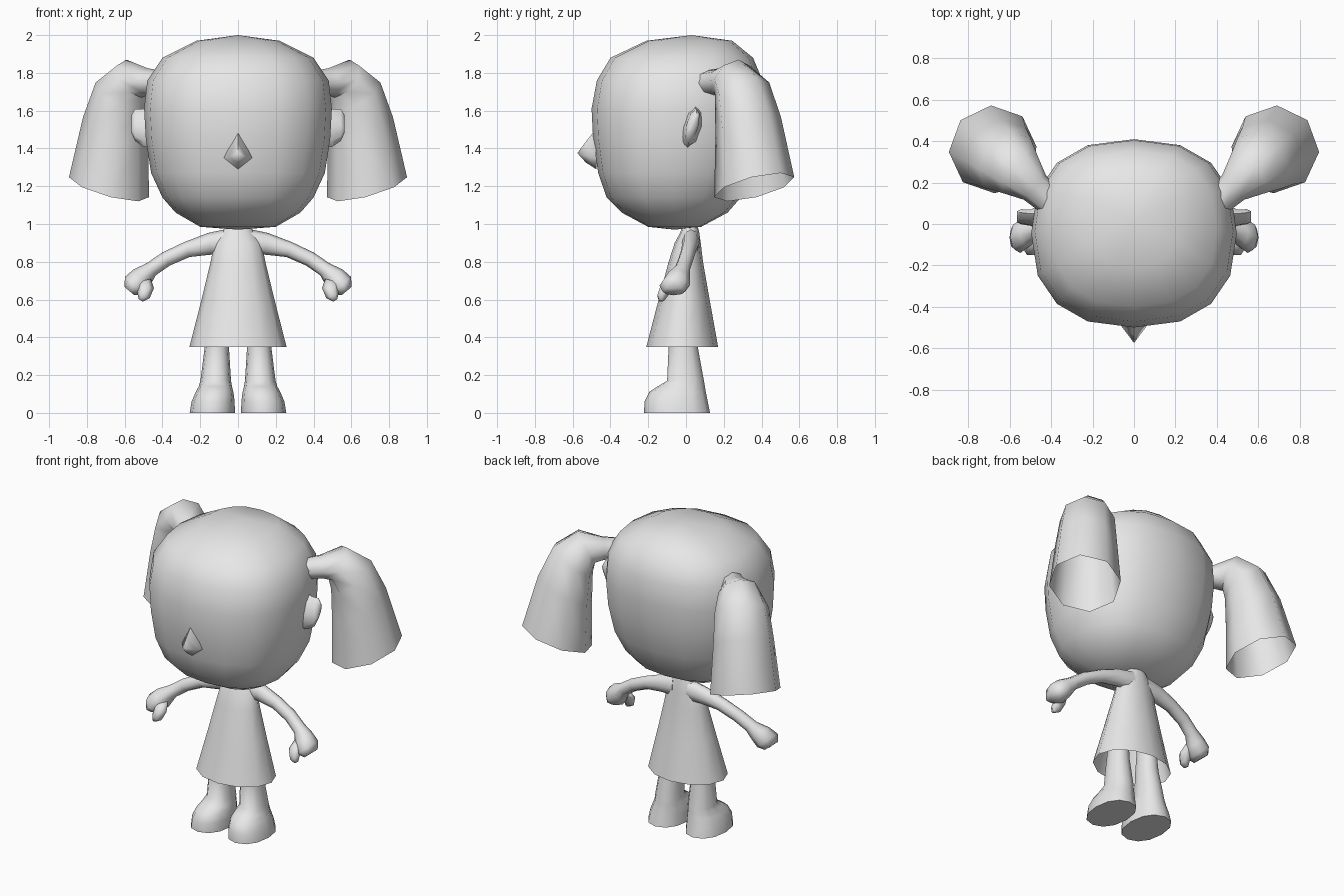
import bpy, bmesh, math
from mathutils import Vector

grey = bpy.data.materials.new("plain_grey")
grey.diffuse_color = (0.8, 0.8, 0.8, 1)


def loft(name, rings, caps=(True, True), mirror=False, angle=55):
    """Skin a list of rings; a ring of one point is a pole."""
    bm = bmesh.new()
    rows = [[bm.verts.new(p) for p in r] for r in rings]
    for a, b in zip(rows, rows[1:]):
        n = max(len(a), len(b))
        for i in range(n):
            j = (i + 1) % n
            if len(a) == 1:
                bm.faces.new((a[0], b[j], b[i]))
            elif len(b) == 1:
                bm.faces.new((a[i], a[j], b[0]))
            else:
                bm.faces.new((a[i], a[j], b[j], b[i]))
    for row, cap in zip((rows[0], rows[-1]), caps):
        if cap and len(row) > 2:
            bm.faces.new(row)
    bmesh.ops.recalc_face_normals(bm, faces=bm.faces)
    mesh = bpy.data.meshes.new(name)
    bm.to_mesh(mesh)
    bm.free()
    mesh.materials.append(grey)
    ob = bpy.data.objects.new(name, mesh)
    bpy.context.collection.objects.link(ob)
    bpy.ops.object.select_all(action='DESELECT')
    ob.select_set(True)
    bpy.context.view_layer.objects.active = ob
    bpy.ops.object.shade_smooth_by_angle(angle=math.radians(angle))
    if mirror:
        ob.modifiers.new("mirror", 'MIRROR').use_mirror_merge = False
    return ob


def oval(c, u, v, n, power=2.0):
    """Ring around c spanned by half-axes u and v; power > 2 squares it off."""
    c, u, v = Vector(c), Vector(u), Vector(v)
    f = lambda t: math.copysign(abs(t) ** (2 / power), t) if abs(t) > 1e-6 else 0
    angles = [2 * math.pi * i / n for i in range(n)]
    return [c + u * f(math.cos(a)) + v * f(math.sin(a)) for a in angles]


def level(z, cx, rx, yf, yb, n, power=2.0):
    """Horizontal oval from its x radius and front/back y limits."""
    return oval((cx, (yf + yb) / 2, z), (rx, 0, 0), (0, (yb - yf) / 2, 0), n, power)


# Head: rounded, slightly boxy
head = [(0.985, 0.20, -0.20, 0.08), (1.06, 0.33, -0.34, 0.22), (1.14, 0.40, -0.42, 0.29),
        (1.27, 0.46, -0.465, 0.35), (1.45, 0.488, -0.492, 0.395), (1.61, 0.497, -0.50, 0.41),
        (1.76, 0.48, -0.472, 0.405), (1.88, 0.40, -0.40, 0.355), (1.97, 0.22, -0.21, 0.245)]
loft("head", [[(0, -0.06, 0.97)]] + [level(z, 0, r, f, b, 16, 2.4) for z, r, f, b in head]
     + [[(0, 0.03, 2.0)]], angle=80)

# Nose: small pointed wedge
loft("nose", [[(0, -0.48, 1.50), (-0.075, -0.475, 1.35), (0, -0.475, 1.29), (0.075, -0.475, 1.35)],
              [(0, -0.535, 1.43), (-0.045, -0.515, 1.355), (0, -0.53, 1.325), (0.045, -0.515, 1.355)],
              [(0, -0.575, 1.375)]], angle=80)

# Ears: tapered flaps
ear = [(0.44, 0.03, 1.52, 0.07, 0.12), (0.50, 0.03, 1.51, 0.035, 0.10),
       (0.545, 0.035, 1.525, 0.032, 0.085), (0.565, 0.035, 1.53, 0.018, 0.045)]
loft("ear", [oval((x, y, z), (0, ry, 0), (0, 0.02, rz), 8) for x, y, z, ry, rz in ear], mirror=True)

# Pigtails: bent tubes, open at the bottom; each row is outer (s, z), inner (s, z), half width
d, side = Vector((0.74, 0.67, 0)), Vector((-0.67, 0.74, 0))
root = Vector((0.45, 0.15, 0))
tail = [((-0.07, 1.81), (-0.07, 1.68), 0.07), ((0.04, 1.825), (0.04, 1.68), 0.08),
        ((0.19, 1.87), (0.085, 1.67), 0.125), ((0.34, 1.775), (0.10, 1.60), 0.165),
        ((0.43, 1.59), (0.105, 1.42), 0.185), ((0.525, 1.27), (0.105, 1.12), 0.215)]
rings = []
for o, i, w in tail:
    po, pi = (root + d * s + Vector((0, 0, z)) for s, z in (o, i))
    rings.append(oval((po + pi) / 2, (po - pi) / 2, side * w, 8))
loft("pigtail", rings, (True, False), mirror=True)

# Dress: flared, open hem
dress = [(0.35, 0.257, -0.21, 0.17), (0.60, 0.193, -0.145, 0.125), (0.80, 0.145, -0.092, 0.09),
         (0.90, 0.125, -0.06, 0.078), (0.955, 0.085, -0.03, 0.07), (1.02, 0.045, -0.01, 0.055)]
loft("dress", [level(z, 0, r, f, b, 12) for z, r, f, b in dress], (False, True))


def tube(name, path, n=8):
    """Limb through (x, y, z, radius in xz, radius in y) points."""
    rs = []
    for k, (x, y, z, r, ry) in enumerate(path):
        a, b = path[max(k - 1, 0)], path[min(k + 1, len(path) - 1)]
        t = Vector((b[0] - a[0], 0, b[2] - a[2])).normalized()
        rs.append(oval((x, y, z), (-t.z * r, 0, t.x * r), (0, ry, 0), n))
    return loft(name, rs, mirror=True, angle=80)


# Arms ending in mitten hands
tube("arm", [(0.05, 0.025, 0.905, 0.07, 0.05), (0.15, 0.025, 0.895, 0.058, 0.045),
             (0.27, 0.015, 0.865, 0.042, 0.04), (0.38, 0.0, 0.815, 0.04, 0.04),
             (0.46, -0.02, 0.76, 0.04, 0.042), (0.51, -0.045, 0.715, 0.062, 0.065),
             (0.55, -0.06, 0.675, 0.066, 0.08), (0.575, -0.065, 0.645, 0.035, 0.06)])
tube("thumb", [(0.50, -0.07, 0.70, 0.04, 0.04), (0.49, -0.105, 0.66, 0.045, 0.04),
               (0.50, -0.125, 0.62, 0.035, 0.03), (0.515, -0.13, 0.595, 0.012, 0.015)], 6)

# Legs running into rounded shoes
leg = [(0.0, 0.136, 0.12, -0.222, 0.127), (0.06, 0.132, 0.114, -0.22, 0.115),
       (0.11, 0.124, 0.10, -0.195, 0.105), (0.14, 0.12, 0.088, -0.15, 0.10),
       (0.17, 0.118, 0.081, -0.10, 0.095), (0.35, 0.112, 0.064, -0.092, 0.062),
       (0.50, 0.108, 0.055, -0.075, 0.05)]
loft("leg", [level(z, c, r, f, b, 12, 2.2) for z, c, r, f, b in leg], mirror=True)
